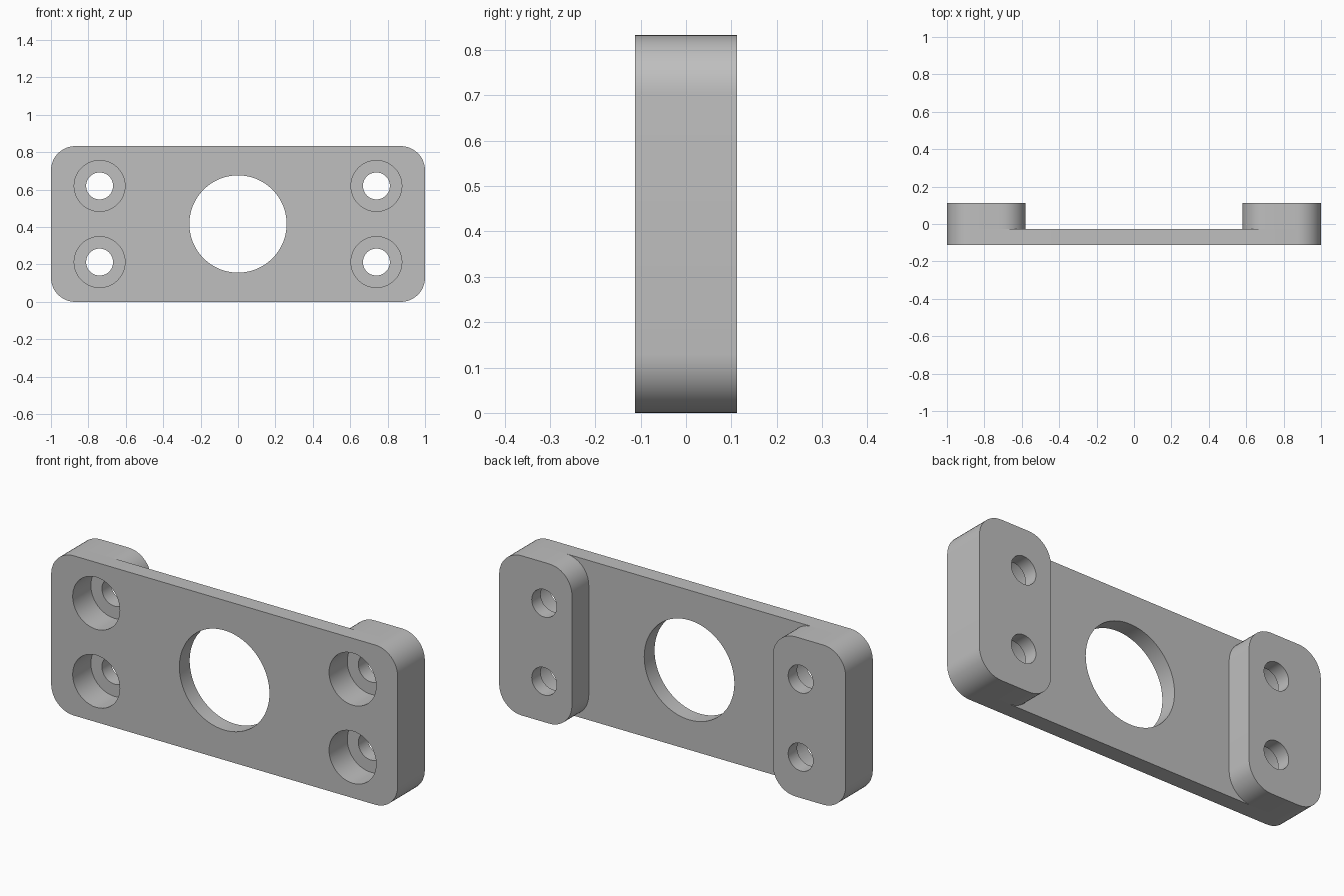
import bpy, bmesh, math

cube = bpy.data.objects.get("Cube")
if cube:
    bpy.data.objects.remove(cube, do_unlink=True)

# Main sizes
HEIGHT = 0.833
FRONT, STEP, BACK = -0.112, -0.027, 0.112
CORNER = 0.13
PAD_INNER = 0.58
HOLE_X, HOLE_HEIGHTS = 0.74, (0.213, 0.62)

grey = bpy.data.materials.new("plain grey")
grey.use_nodes = True
colour = (0.52, 0.52, 0.52, 1)
grey.diffuse_color = colour
grey.node_tree.nodes["Principled BSDF"].inputs["Base Color"].default_value = colour


def extrude_profile(name, points, y0, y1):
    """Extrude an outline in x and z from y0 to y1."""
    bm = bmesh.new()
    face = bm.faces.new([bm.verts.new((x, y0, z)) for x, z in points])
    result = bmesh.ops.extrude_face_region(bm, geom=[face])
    verts = [v for v in result["geom"] if isinstance(v, bmesh.types.BMVert)]
    bmesh.ops.translate(bm, verts=verts, vec=(0, y1 - y0, 0))
    bmesh.ops.recalc_face_normals(bm, faces=bm.faces)
    mesh = bpy.data.meshes.new(name)
    bm.to_mesh(mesh)
    bm.free()
    mesh.materials.append(grey)
    obj = bpy.data.objects.new(name, mesh)
    bpy.context.collection.objects.link(obj)
    return obj


def arc(cx, cz, r, start, end, steps):
    angles = [math.radians(start + (end - start) * i / steps) for i in range(steps + 1)]
    return [(cx + r * math.cos(a), cz + r * math.sin(a)) for a in angles]


def rounded_slab(name, x0, x1, y0, y1):
    """Full-height slab with rounded corners."""
    r, pts = CORNER, []
    corners = [(x1 - r, HEIGHT - r), (x0 + r, HEIGHT - r), (x0 + r, r), (x1 - r, r)]
    for i, (cx, cz) in enumerate(corners):
        pts += arc(cx, cz, r, i * 90, i * 90 + 90, 12)
    return extrude_profile(name, pts, y0, y1)


def cylinder(name, x, z, r, y0, y1, sides=48):
    return extrude_profile(name, arc(x, z, r, 0, 360, sides)[:-1], y0, y1)


def combine(target, tool, operation):
    """Apply a boolean, then remove the tool object."""
    tool.hide_render = True
    mod = target.modifiers.new(tool.name, "BOOLEAN")
    mod.operation, mod.object, mod.solver = operation, tool, "EXACT"
    bpy.context.view_layer.objects.active = target
    bpy.ops.object.modifier_apply(modifier=mod.name)
    bpy.data.objects.remove(tool, do_unlink=True)


# Thin plate joined to a thick pad at each end
bracket = rounded_slab("mounting_plate", -1, 1, FRONT, STEP)
for side, x0, x1 in (("left", PAD_INNER, 1), ("right", -1, -PAD_INNER)):
    combine(bracket, rounded_slab(side + "_pad", x0, x1, STEP, BACK), "UNION")

# Large centre opening
combine(bracket, cylinder("centre_cutter", 0, HEIGHT / 2, 0.26, -0.3, 0.3, 96), "DIFFERENCE")

# Counterbored screw holes
for x in (-HOLE_X, HOLE_X):
    for z in HOLE_HEIGHTS:
        combine(bracket, cylinder("bore_cutter", x, z, 0.136, -0.3, FRONT + 0.15), "DIFFERENCE")
        combine(bracket, cylinder("screw_cutter", x, z, 0.072, -0.3, 0.3), "DIFFERENCE")

# Smooth the curved walls and keep the rims sharp
bpy.ops.object.select_all(action="DESELECT")
bracket.select_set(True)
bpy.context.view_layer.objects.active = bracket
bpy.ops.object.shade_smooth_by_angle(angle=math.radians(30))
